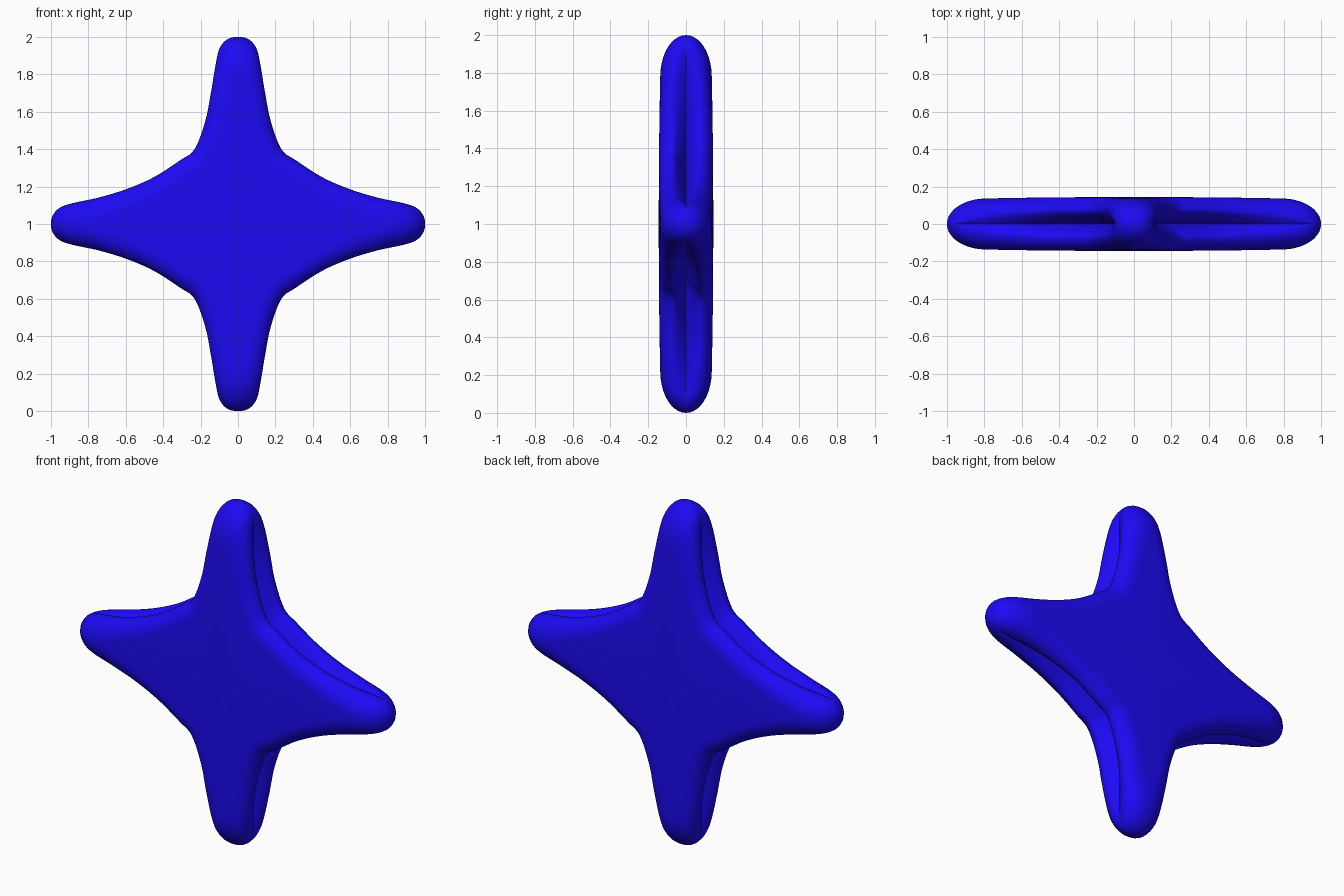
import bpy, bmesh, math

if "Cube" in bpy.data.objects:
    bpy.data.objects.remove(bpy.data.objects["Cube"])

# One quarter, tip of the tall arm to tip of the side arm:
# (rim x, z), (flat face edge x, z), (groove bottom x, z), rim half-thickness
KEYS = [
    (0.00, 1.00, 0.00, 0.78, 0.00, 1.00, 0.00),
    (0.06, 0.985, 0.017, 0.77, 0.06, 0.985, 0.00),
    (0.10, 0.935, 0.03, 0.73, 0.098, 0.93, 0.02),
    (0.12, 0.85, 0.04, 0.66, 0.10, 0.845, 0.05),
    (0.145, 0.70, 0.065, 0.58, 0.10, 0.68, 0.07),
    (0.175, 0.55, 0.10, 0.47, 0.115, 0.52, 0.07),
    (0.232, 0.40, 0.17, 0.33, 0.155, 0.32, 0.07),
    (0.31, 0.34, 0.25, 0.27, 0.23, 0.26, 0.07),
    (0.45, 0.25, 0.38, 0.18, 0.39, 0.18, 0.07),
    (0.60, 0.185, 0.52, 0.11, 0.57, 0.14, 0.06),
    (0.75, 0.14, 0.62, 0.06, 0.74, 0.115, 0.05),
    (0.89, 0.11, 0.71, 0.035, 0.885, 0.10, 0.02),
    (0.955, 0.085, 0.76, 0.025, 0.955, 0.085, 0.00),
    (0.99, 0.045, 0.78, 0.012, 0.99, 0.045, 0.00),
    (1.00, 0.00, 0.79, 0.00, 1.00, 0.00, 0.00),
]


def flip(k, sx, sz):
    return (k[0]*sx, k[1]*sz, k[2]*sx, k[3]*sz, k[4]*sx, k[5]*sz, k[6])


# Full loop of keys from the mirrored quarter
loop = [flip(k, 1, 1) for k in KEYS[:-1]]
loop += [flip(k, 1, -1) for k in KEYS[:0:-1]]
loop += [flip(k, -1, -1) for k in KEYS[:-1]]
loop += [flip(k, -1, 1) for k in KEYS[:0:-1]]


def spline(a, b, c, d, t):
    return 0.5*(2*b + (c-a)*t + (2*a-5*b+4*c-d)*t*t + (3*b-a-3*c+d)*t**3)


STEPS, ROUND, GROOVE = 5, 10, 7
n = len(loop)
cols = []
for i in range(n):
    q = [loop[(i+j) % n] for j in (-1, 0, 1, 2)]
    for s in range(STEPS):
        cols.append([spline(*v, s/STEPS) for v in zip(*q)])


def section(c):
    """Half section: flat face edge, rounded rim, then groove down to y = 0."""
    rx, rz, fx, fz, gx, gz, ry = c
    ry = max(ry, 0)
    fy = 0.145 - 0.014*(fx*fx + fz*fz)
    pts = []
    for i in range(ROUND+1):
        a = math.pi/2*i/ROUND
        s = math.sin(a)
        pts.append((fx+(rx-fx)*s, ry+(fy-ry)*math.cos(a), fz+(rz-fz)*s))
    for i in range(1, GROOVE+1):
        u = i/GROOVE
        w = u**1.6
        pts.append((rx+(gx-rx)*w, ry*(1-u), rz+(gz-rz)*w))
    return pts


# Star body, both halves meeting in the groove
bm = bmesh.new()
for side in (-1, 1):
    rings = [[bm.verts.new((x, side*y, z+1)) for x, y, z in section(c)] for c in cols]
    centre = bm.verts.new((0, side*0.145, 1))
    for i, a in enumerate(rings):
        b = rings[(i+1) % len(rings)]
        bm.faces.new((centre, a[0], b[0]))
        for j in range(len(a)-1):
            bm.faces.new((a[j], a[j+1], b[j+1], b[j]))
bmesh.ops.remove_doubles(bm, verts=bm.verts, dist=0.0003)
bmesh.ops.recalc_face_normals(bm, faces=bm.faces)
mesh = bpy.data.meshes.new("star")
bm.to_mesh(mesh)
bm.free()
star = bpy.data.objects.new("four_point_star", mesh)
bpy.context.collection.objects.link(star)

# Blue finish and smooth shading with a sharp groove
mat = bpy.data.materials.new("blue")
mat.diffuse_color = (0.012, 0.003, 0.9, 1)
mat.use_nodes = True
mat.node_tree.nodes["Principled BSDF"].inputs["Base Color"].default_value = mat.diffuse_color
mesh.materials.append(mat)
bpy.context.view_layer.objects.active = star
star.select_set(True)
bpy.ops.object.shade_smooth_by_angle(angle=math.radians(40))
